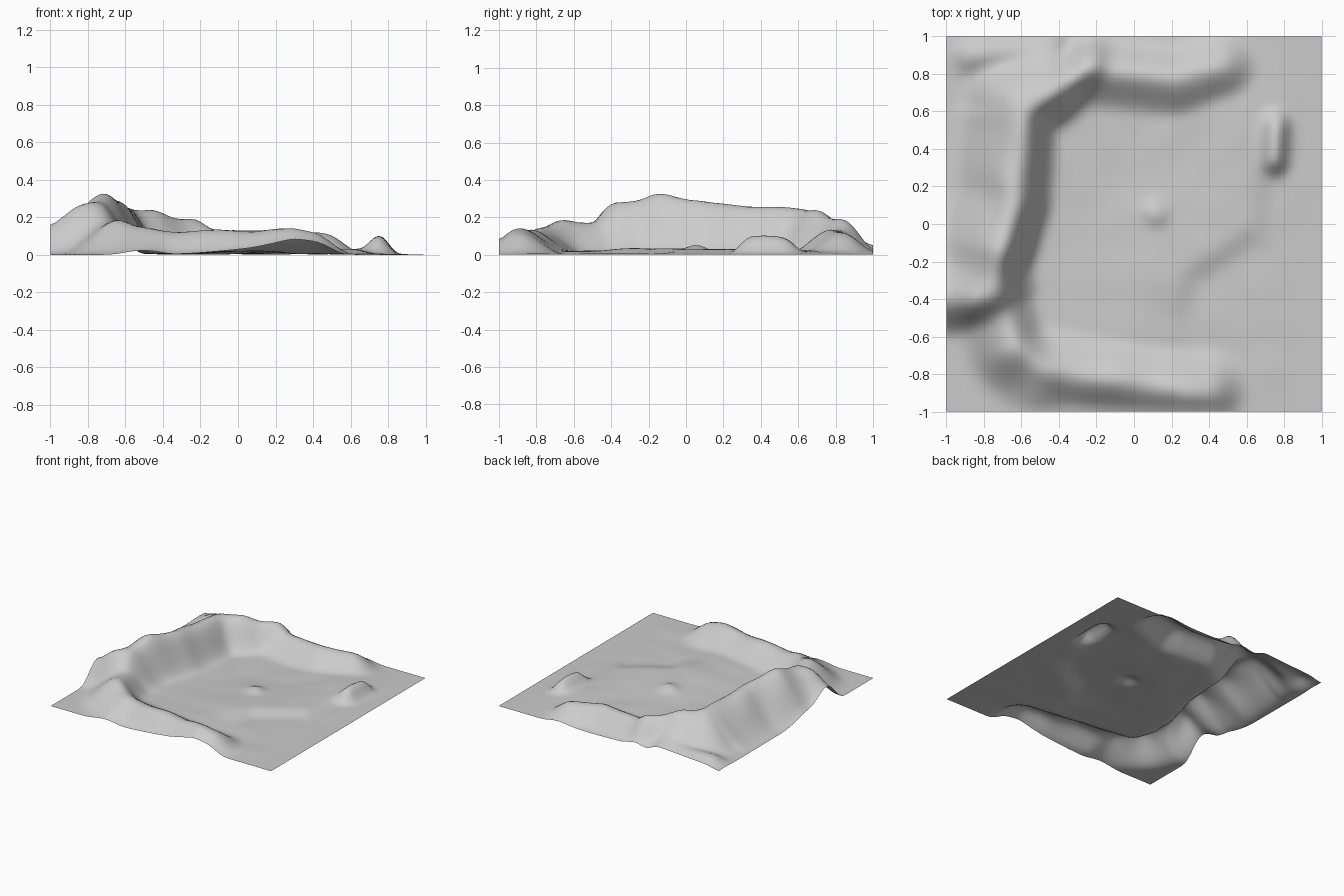
import bpy, bmesh, math
from mathutils import Vector, noise

if "Cube" in bpy.data.objects:
    bpy.data.objects.remove(bpy.data.objects["Cube"])

CELLS = 80


def ridge_height(x, y, left, right, line):
    """Ridge along a crest line of (x, y, height); left/right are slope widths."""
    best = None
    for a, b in zip(line, line[1:]):
        dx, dy = b[0] - a[0], b[1] - a[1]
        t = ((x - a[0]) * dx + (y - a[1]) * dy) / (dx * dx + dy * dy)
        t = min(1, max(0, t))
        ox, oy = x - a[0] - dx * t, y - a[1] - dy * t
        d = math.hypot(ox, oy)
        if best is None or d < best[0]:
            side = (dx * oy - dy * ox) / (math.hypot(dx, dy) * d) if d > 1e-6 else 0
            best = (d, side, a[2] + (b[2] - a[2]) * t)
    d, side, h = best
    r = min(1, d / (right + (left - right) * (side + 1) / 2))
    return h * (1 - r * r * (3 - 2 * r))


# Each ridge: left width, right width, crest line
RIDGES = [
    # west cliff
    (0.2, 0.38, [(-0.45, 0.69, 0.21), (-0.59, 0.60, 0.245), (-0.62, 0.12, 0.275),
                 (-0.71, -0.15, 0.335), (-0.75, -0.36, 0.25)]),
    # west spur
    (0.21, 0.32, [(-0.75, -0.36, 0.25), (-0.86, -0.40, 0.255), (-1.05, -0.40, 0.12)]),
    # north-west spur
    (0.18, 0.2, [(-0.23, 0.84, 0.19), (-0.45, 0.69, 0.205)]),
    # north ridge
    (0.22, 0.2, [(0.46, 0.84, 0.115), (0.22, 0.77, 0.14), (-0.2, 0.82, 0.13)]),
    # south-west hill
    (0.19, 0.3, [(-0.7, -0.45, 0.17), (-0.63, -0.65, 0.18), (-0.48, -0.78, 0.12)]),
    # south ridge
    (0.25, 0.2, [(-0.48, -0.78, 0.125), (0.1, -0.86, 0.13), (0.3, -0.9, 0.145), (0.39, -0.9, 0.125)]),
    # east rock
    (0.085, 0.13, [(0.765, 0.53, 0.105), (0.755, 0.34, 0.115)]),
    # low terrace edge
    (0.14, 0.65, [(0.66, 0.5, 0.025), (0.6, 0, 0.03), (0.24, -0.24, 0.03), (0.18, -0.5, 0.02)]),
    # centre mound
    (0.12, 0.12, [(0.115, 0.06, 0.055), (0.125, 0.05, 0.055)]),
    # back corner hills
    (0.16, 0.14, [(-0.86, 0.9, 0.06), (-0.45, 0.93, 0.075)]),
]


def height(x, y):
    # blend the ridges softly and add faint natural unevenness
    h = sum(ridge_height(x, y, *r) ** 5 for r in RIDGES) ** (1 / 5)
    n = noise.noise(Vector((x * 5, y * 5, 3.1)))
    edge = min(1, (1 - max(abs(x), abs(y))) / 0.2)
    return max(0, h + (0.006 + 0.08 * h) * n * edge + 0.004 * edge)


# Terrain sheet
bm = bmesh.new()
bmesh.ops.create_grid(bm, x_segments=CELLS, y_segments=CELLS, size=1.0)
for v in bm.verts:
    v.co.z = height(v.co.x, v.co.y)
# Weather the creases between ridges
for _ in range(4):
    bmesh.ops.smooth_vert(bm, verts=bm.verts, factor=0.5, use_axis_z=True)
for f in bm.faces:
    f.smooth = True
mesh = bpy.data.meshes.new("terrain")
bm.to_mesh(mesh)
bm.free()
terrain = bpy.data.objects.new("terrain", mesh)
bpy.context.collection.objects.link(terrain)

stone = bpy.data.materials.new("pale_grey_stone")
stone.diffuse_color = (0.6, 0.6, 0.6, 1)
stone.use_nodes = True
stone.node_tree.nodes["Principled BSDF"].inputs["Base Color"].default_value = stone.diffuse_color
mesh.materials.append(stone)
